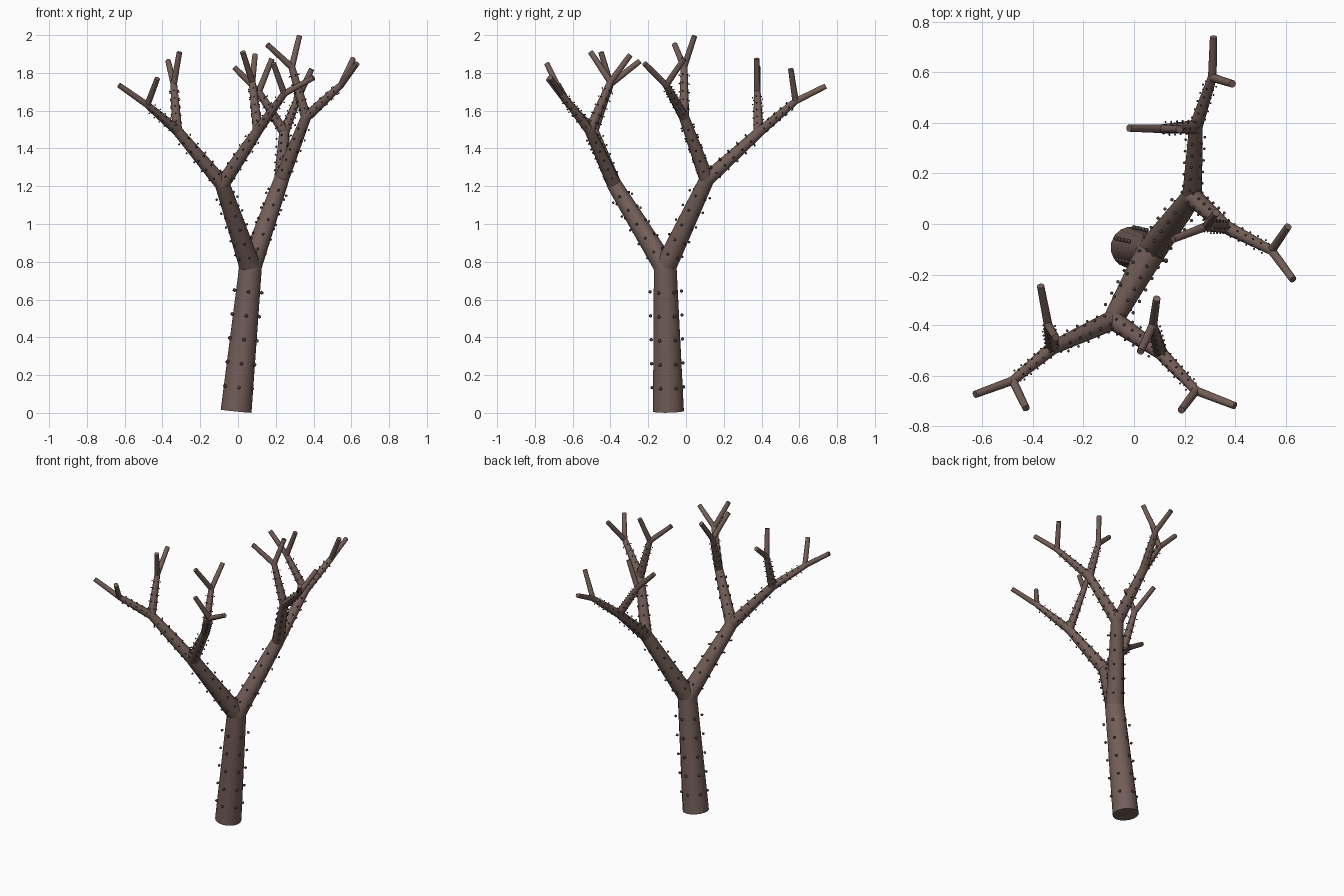
import bpy, bmesh, math
from mathutils import Vector, Matrix

if "Cube" in bpy.data.objects:
    bpy.data.objects.remove(bpy.data.objects["Cube"])

# Branching skeleton: (end point, [children])
N = lambda x, y, z, *kids: (Vector((x, y, z)), kids)
right_limb = N(.23, .11, 1.235,
    N(.36, -.01, 1.565,
      N(.545, -.105, 1.735, N(.61, -.01, 1.875), N(.63, -.22, 1.85)),
      N(.285, -.01, 1.83, N(.325, .045, 1.995), N(.155, -.06, 1.95))),
    N(.245, .385, 1.485,
      N(.31, .58, 1.65, N(.315, .74, 1.73), N(.39, .555, 1.82)),
      N(.11, .377, 1.70, N(-.02, .38, 1.83), N(.18, .375, 1.875))))
left_limb = N(-.083, -.38, 1.21,
    N(-.322, -.49, 1.495,
      N(-.48, -.62, 1.63, N(-.63, -.675, 1.735), N(-.427, -.73, 1.77)),
      N(-.34, -.40, 1.74, N(-.37, -.245, 1.862), N(-.31, -.45, 1.91))),
    N(.105, -.51, 1.495,
      N(.075, -.40, 1.752, N(.09, -.295, 1.895), N(.025, -.505, 1.91)),
      N(.245, -.66, 1.69, N(.4, -.72, 1.775), N(.187, -.737, 1.85))))
tree = N(.066, -.11, .77, right_limb, left_limb)

# Start and end radius, bump size, for each branch level
NAMES = ["trunk", "main_limbs", "branches", "small_branches", "twigs"]
RADII = [(.083, .061), (.058, .040), (.039, .027), (.027, .018), (.017, .0145)]
BUMP = [.010, .0075, .006, .0045]

def material(name, col):
    m = bpy.data.materials.new(name)
    m.diffuse_color = (*col, 1)
    m.use_nodes = True
    m.node_tree.nodes["Principled BSDF"].inputs["Base Color"].default_value = m.diffuse_color
    return m

bark = material("bark", (.17, .11, .095))
dark_bark = material("dark_bark", (.075, .052, .047))
meshes = [bmesh.new() for _ in NAMES]
bumps = bmesh.new()

def grow(start, node, level):
    end, kids = node
    r0, r1 = RADII[level]
    axis = end - start
    rot = axis.to_track_quat('Z', 'Y').to_matrix().to_4x4()
    bm = meshes[level]
    # tapered segment
    bmesh.ops.create_cone(bm, cap_ends=True, segments=16, radius1=r0, radius2=r1,
                          depth=axis.length,
                          matrix=Matrix.Translation((start + end) / 2) @ rot)
    # rounded joint
    if kids:
        bmesh.ops.create_uvsphere(bm, u_segments=16, v_segments=8, radius=r1,
                                  matrix=Matrix.Translation(end) @ rot)
    # rings of bark bumps
    if level < len(BUMP):
        for i in range(1, 6):
            for k in range(6):
                a = math.radians(60 * k + 15)
                off = rot @ Vector((r0 * math.cos(a), r0 * math.sin(a), 0))
                bmesh.ops.create_icosphere(
                    bumps, subdivisions=1, radius=BUMP[level],
                    matrix=Matrix.Translation(start + axis * i / 6 + off))
    for kid in kids:
        grow(end, kid, level + 1)

def finish(bm, name, mat):
    me = bpy.data.meshes.new(name)
    bm.to_mesh(me)
    bm.free()
    me.materials.append(mat)
    ob = bpy.data.objects.new(name, me)
    bpy.context.collection.objects.link(ob)
    bpy.ops.object.select_all(action='DESELECT')
    ob.select_set(True)
    bpy.context.view_layer.objects.active = ob
    bpy.ops.object.shade_smooth_by_angle(angle=math.radians(50))

grow(Vector((-.01, -.093, .009)), tree, 0)
for bm, name in zip(meshes, NAMES):
    finish(bm, name, bark)
finish(bumps, "bark_bumps", dark_bark)
